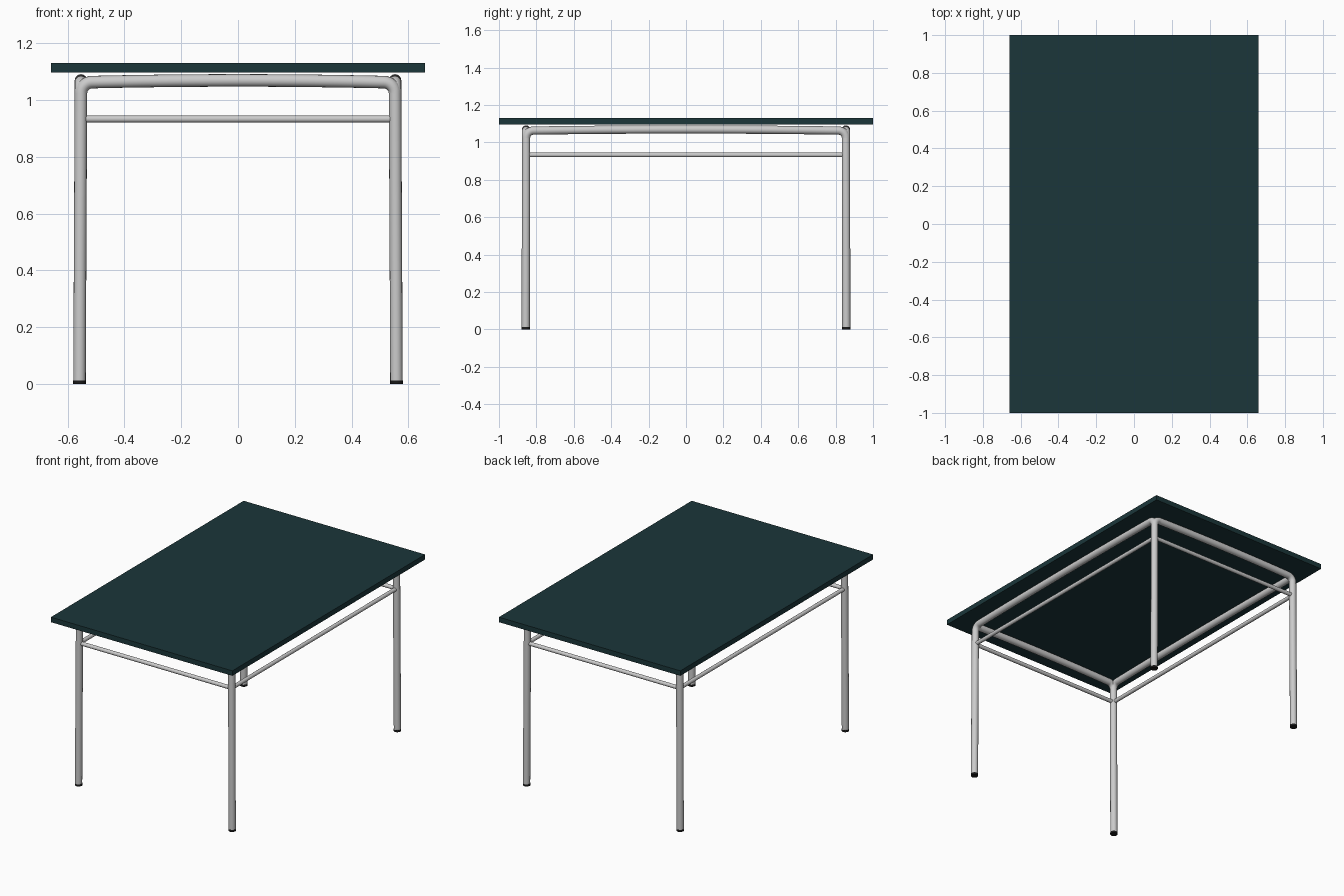
import bpy
from math import sin, cos, pi
from mathutils import Vector

if "Cube" in bpy.data.objects:
    bpy.data.objects.remove(bpy.data.objects["Cube"])

LEG_R, RAIL_R, BEND = 0.022, 0.0125, 0.04
TOP_X, TOP_Y = 0.553, 0.855        # leg axes under the top
FOOT_X, FOOT_Y = 0.558, 0.857      # legs splay slightly towards the floor
RAIL_Z, MID_Z = 1.063, 1.069       # frame tubes bow up slightly in the middle


def material(name, color):
    m = bpy.data.materials.new(name)
    m.diffuse_color = (*color, 1)
    m.use_nodes = True
    m.node_tree.nodes["Principled BSDF"].inputs["Base Color"].default_value = m.diffuse_color
    return m


def tube(name, points, radius):
    curve = bpy.data.curves.new(name, 'CURVE')
    curve.dimensions = '3D'
    curve.bevel_depth = radius
    curve.bevel_resolution = 6
    curve.use_fill_caps = True
    spline = curve.splines.new('POLY')
    spline.points.add(len(points) - 1)
    for p, co in zip(spline.points, points):
        p.co = (*co, 1)
    obj = bpy.data.objects.new(name, curve)
    bpy.context.collection.objects.link(obj)
    bpy.ops.object.select_all(action='DESELECT')
    bpy.context.view_layer.objects.active = obj
    obj.select_set(True)
    bpy.ops.object.convert(target='MESH')
    bpy.ops.object.shade_smooth_by_angle()


def half_arch(half):
    """Bend and bowed rail from the right leg to the middle, as (along, z)."""
    arc = [(half - BEND + BEND * cos(a), RAIL_Z - BEND + BEND * sin(a))
           for a in (pi / 2 * i / 8 for i in range(9))]
    inner = half - BEND
    bow = [(inner * (1 - t), RAIL_Z + (MID_Z - RAIL_Z) * (1 - (1 - t) ** 2))
           for t in (i / 6 for i in range(1, 7))]
    return arc + bow


def arch(half):
    h = half_arch(half)
    return h + [(-u, z) for u, z in reversed(h[:-1])]


# Table top
bpy.ops.mesh.primitive_cube_add(size=1, location=(0, 0, 1.113))
top = bpy.context.object
top.name = "table_top"
top.scale = (1.318, 2.0, 0.033)
bpy.ops.object.transform_apply(location=False, scale=True)
top.data.materials.append(material("dark_green", (0.011, 0.037, 0.042)))

rubber = material("black_rubber", (0.01, 0.01, 0.01))

for s, end in ((-1, "front"), (1, "back")):
    # Bent end frame: two legs and the rail between them
    path = [Vector((u, s * TOP_Y, z)) for u, z in arch(TOP_X)]
    feet = [Vector((k * FOOT_X, s * FOOT_Y, 0.012)) for k in (1, -1)]
    tube(end + "_leg_frame", [feet[0]] + path + [feet[1]], LEG_R)
    # Thin stretcher across the end
    tube(end + "_stretcher", [(-TOP_X, s * TOP_Y, 0.933), (TOP_X, s * TOP_Y, 0.933)], RAIL_R)
    # Foot caps
    for k, side in ((-1, "left"), (1, "right")):
        bpy.ops.mesh.primitive_cylinder_add(vertices=24, radius=0.0225, depth=0.013,
                                            location=(k * FOOT_X, s * FOOT_Y, 0.0065))
        foot = bpy.context.object
        foot.name = f"{end}_{side}_foot"
        foot.data.materials.append(rubber)
        bpy.ops.object.shade_smooth_by_angle()

for s, side in ((-1, "left"), (1, "right")):
    # Bent side rail, its ends merging into the legs
    tube(side + "_rail", [(s * TOP_X, u, z) for u, z in arch(TOP_Y)], LEG_R)
    # Thin stretcher along the side
    tube(side + "_stretcher", [(s * TOP_X, -TOP_Y, 0.933), (s * TOP_X, TOP_Y, 0.933)], RAIL_R)
